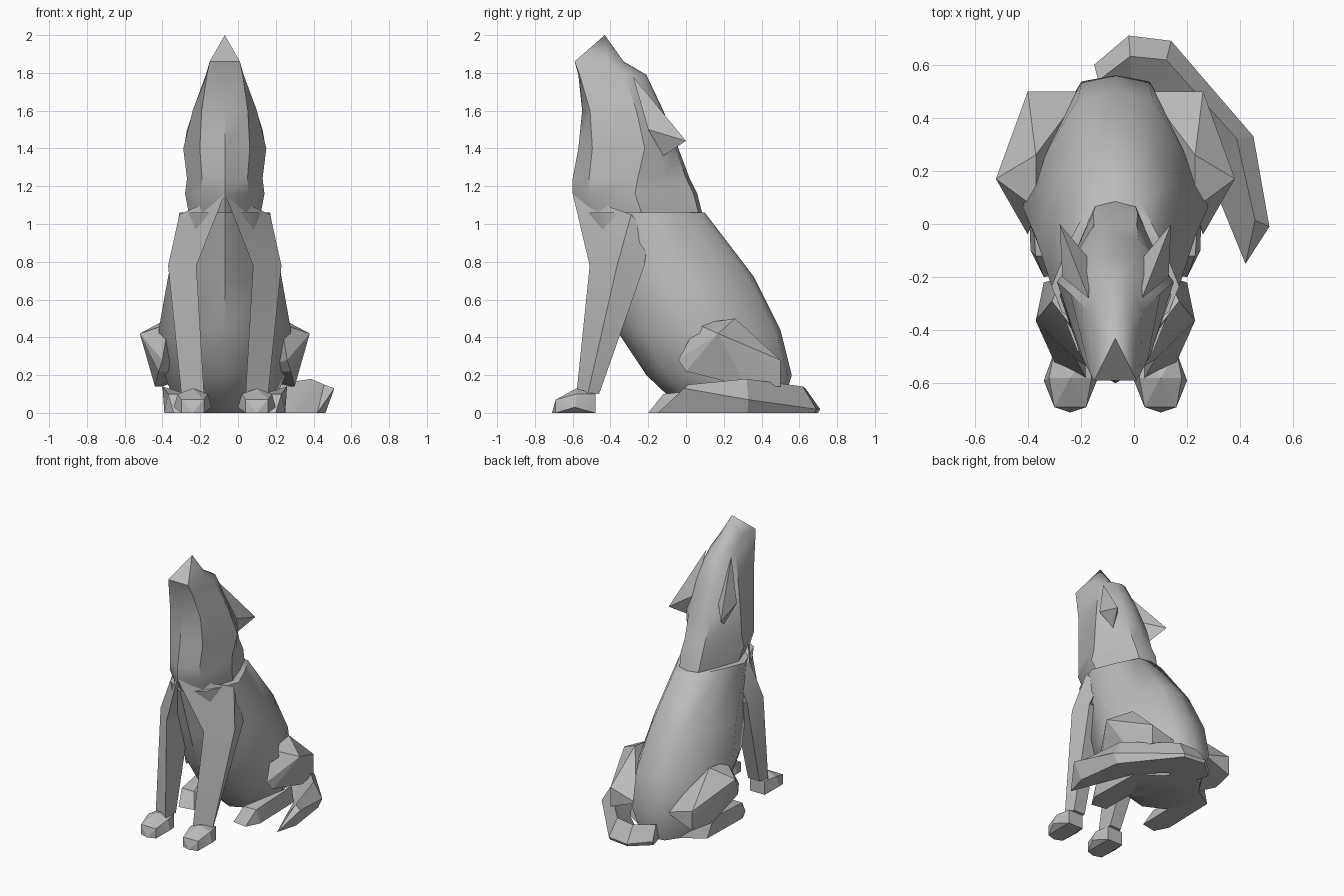
import bpy, bmesh, math
from mathutils import Vector

if "Cube" in bpy.data.objects:
    bpy.data.objects.remove(bpy.data.objects["Cube"], do_unlink=True)

CENTRE = -0.07  # symmetry plane of the animal
fur = bpy.data.materials.new("grey_fur")
fur.use_nodes = True
GREY = (0.5, 0.5, 0.5, 1)
fur.diffuse_color = GREY
fur.node_tree.nodes["Principled BSDF"].inputs["Base Color"].default_value = GREY


def finish(name, bm, angle):
    bmesh.ops.recalc_face_normals(bm, faces=bm.faces)
    mesh = bpy.data.meshes.new(name)
    bm.to_mesh(mesh)
    bm.free()
    mesh.materials.append(fur)
    ob = bpy.data.objects.new(name, mesh)
    bpy.context.collection.objects.link(ob)
    bpy.ops.object.select_all(action='DESELECT')
    ob.select_set(True)
    bpy.context.view_layer.objects.active = ob
    bpy.ops.object.shade_smooth_by_angle(angle=math.radians(angle))


def loft(name, rings, angle=30):
    """Skin closed rings of equal length and cap both ends."""
    bm = bmesh.new()
    rows = [[bm.verts.new(p) for p in ring] for ring in rings]
    count = len(rows[0])
    for low, high in zip(rows, rows[1:]):
        for i in range(count):
            j = (i + 1) % count
            bm.faces.new((low[i], low[j], high[j], high[i]))
    bm.faces.new(rows[0])
    bm.faces.new(rows[-1])
    bmesh.ops.remove_doubles(bm, verts=bm.verts, dist=0.001)
    finish(name, bm, angle)


def hull(name, points):
    """Wrap a faceted solid around a few points."""
    bm = bmesh.new()
    for p in points:
        bm.verts.new(p)
    result = bmesh.ops.convex_hull(bm, input=bm.verts)
    inside = {v for v in result["geom_interior"] if isinstance(v, bmesh.types.BMVert)}
    bmesh.ops.delete(bm, geom=list(inside), context='VERTS')
    finish(name, bm, 20)


def place(points, sign):
    return [(CENTRE + sign * x, y, z) for x, y, z in points]


def both(name, points):
    """Wrap a part on each side; x is measured outward from the plane."""
    for side, sign in (("left", 1), ("right", -1)):
        hull(side + "_" + name, place(points, sign))


def clamp(value):
    return max(0, min(1, value))


def section(z, front, back, width):
    """Ten-sided slice that grows a square muzzle and swept cheeks with height."""
    depth = back - front
    muzzle = clamp((z - 1.5) * 3)
    cheek = 0.5 + 0.17 * clamp((z - 1.16) * 4)
    half = [((0.6 + 0.4 * muzzle) * width, front + 0.14 * (1 - muzzle) * depth),
            (width, front + cheek * depth),
            (0.72 * width, front + (cheek + 1) / 2 * depth),
            (0.4 * width, back - 0.03 * depth)]
    outline = [(0, front)] + half + [(0, back)] + [(-x, y) for x, y in reversed(half)]
    return [(CENTRE + x, y, z) for x, y in outline]


# Torso: height, front, back, half width
torso = [(0, 0, 0.5, 0.24), (0.2, -0.21, 0.56, 0.32), (0.44, -0.37, 0.5, 0.35),
         (0.72, -0.46, 0.36, 0.3), (1.06, -0.57, 0.1, 0.24)]
loft("torso", [section(*row) for row in torso], 55)

# Neck and upturned head, tapering to the nose
head = [(1, -0.53, 0.1, 0.18), (1.16, -0.6, 0.06, 0.21), (1.24, -0.6, 0.02, 0.2),
        (1.4, -0.57, -0.04, 0.22), (1.6, -0.55, -0.12, 0.17),
        (1.79, -0.57, -0.21, 0.1), (1.86, -0.59, -0.33, 0.08)]
nose = [(CENTRE, -0.43, 2)]
loft("neck_and_head", [section(*row) for row in head] + [nose * 10], 36)

# Ears
both("ear", [(0.21, 0, 1.44), (0.2, -0.2, 1.5), (0.15, -0.12, 1.36),
             (0.1, -0.13, 1.5), (0.16, -0.2, 1.62), (0.1, -0.28, 1.78)])


# Front legs, splaying from the breast ridge down to the ankle
def leg_ring(z, front, back, inner, outer):
    middle = (front + back) / 2
    return [(inner, front, z), (outer, middle, z), (outer - 0.03, back, z), (inner, back, z)]


leg = [leg_ring(0.1, -0.58, -0.46, 0.11, 0.23), leg_ring(0.78, -0.51, -0.22, 0.15, 0.3),
       [(0, -0.6, 1.16), (0.24, -0.29, 1.05), (0.2, -0.2, 0.95), (0, -0.4, 1.05)]]
for side, sign in (("left", 1), ("right", -1)):
    loft(side + "_front_leg", [place(ring, sign) for ring in leg])

# Front paws, symmetric about their own middle
paw = [(0, -0.71, 0), (0.06, -0.69, 0), (0.06, -0.69, 0.07), (0.1, -0.59, 0.03),
       (0.08, -0.58, 0.1), (0, -0.58, 0.13), (0.06, -0.48, 0), (0.06, -0.48, 0.1)]
both("front_paw", [(0.17 + s * x, y, z) for x, y, z in paw for s in (-1, 1)])

# Haunches
both("haunch", [(0.45, 0.17, 0.42), (0.3, 0.06, 0.47), (0.3, 0.26, 0.5), (0.33, 0.5, 0.28),
                (0.33, 0.5, 0.14), (0.33, -0.04, 0.28), (0.35, 0, 0.22),
                (0.37, 0.32, 0.14), (0.12, 0.5, 0.22)])

# Hind feet
both("hind_foot", [(0.16, -0.18, 0), (0.27, -0.2, 0), (0.32, -0.1, 0), (0.3, -0.12, 0.1),
                   (0.2, -0.12, 0.1), (0.31, 0.3, 0), (0.33, 0.25, 0.14), (0.15, 0.4, 0)])


# Tail curling round the left side: outer edge, inner edge, ridge and outer heights
def tail_ring(outer, inner, height, lift):
    a, b = Vector(outer).to_3d(), Vector(inner).to_3d()
    up = Vector((0, 0, 1))
    return [a.lerp(b, 2 * lift), a + up * lift, a.lerp(b, 0.3) + up * height, b]


tail = [((-0.15, 0.6), (-0.1, 0.4), 0.13, 0.03), ((-0.02, 0.71), (0, 0.45), 0.13, 0.02),
        ((0.14, 0.69), (0.08, 0.45), 0.14, 0.02), ((0.45, 0.33), (0.24, 0.3), 0.18, 0.07),
        ((0.51, -0.01), (0.33, 0.07), 0.15, 0.13)]
tip = [(0.42, -0.15, 0)]
loft("tail", [tail_ring(*row) for row in tail] + [tip * 4], 20)
